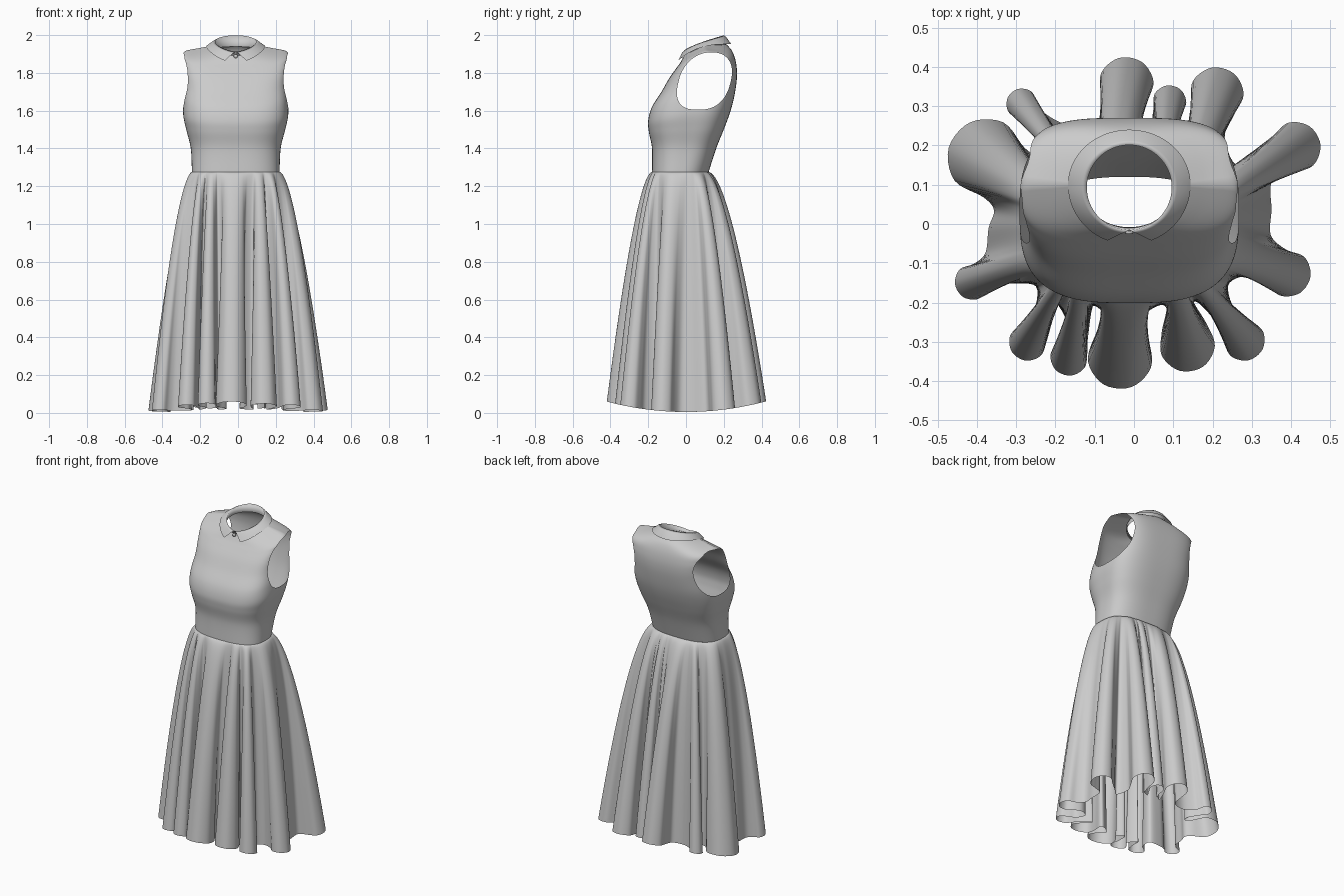
import bpy, bmesh
from math import sin, cos, pi, radians, atan2, copysign
from mathutils import Vector, Matrix

if "Cube" in bpy.data.objects:
    bpy.data.objects.remove(bpy.data.objects["Cube"])

CX = -0.012  # the garment sits slightly off centre


def catmull(p, t):
    """Catmull-Rom point between p[1] and p[2]."""
    a, b, c, d = p
    return 0.5 * (2 * b + (c - a) * t + (2 * a - 5 * b + 4 * c - d) * t * t
                  + (3 * b - a - 3 * c + d) * t ** 3)


def grid_object(name, rows, closed):
    """Skin a list of equal-length rows of points into a smooth sheet."""
    bm = bmesh.new()
    vs = [[bm.verts.new(p) for p in row] for row in rows]
    n = len(rows[0])
    for r0, r1 in zip(vs, vs[1:]):
        for i in range(n if closed else n - 1):
            k = (i + 1) % n
            bm.faces.new((r0[i], r0[k], r1[k], r1[i]))
    return finish(name, bm)


def finish(name, bm):
    for f in bm.faces:
        f.smooth = True
    me = bpy.data.meshes.new(name)
    bm.to_mesh(me)
    bm.free()
    ob = bpy.data.objects.new(name, me)
    bpy.context.collection.objects.link(ob)
    return ob


# --- Bodice rings: half width, side z, mid y, front y, front z, back y, back z, squareness
RINGS = [
    (.232, 1.275, -.03, -.18, 1.275, .12, 1.275, .75),
    (.238, 1.40, 0, -.18, 1.40, .16, 1.40, .72),
    (.262, 1.50, .02, -.197, 1.49, .20, 1.50, .68),
    (.278, 1.58, .03, -.20, 1.55, .23, 1.58, .66),
    (.277, 1.66, .05, -.18, 1.62, .25, 1.65, .62),
    (.270, 1.75, .07, -.13, 1.70, .265, 1.73, .60),
    (.272, 1.83, .08, -.09, 1.77, .27, 1.79, .58),
    (.276, 1.885, .09, -.055, 1.82, .267, 1.84, .58),
    (.268, 1.915, .10, -.033, 1.85, .257, 1.885, .62),
    (.190, 1.932, .10, -.018, 1.875, .24, 1.922, .75),
    (.125, 1.945, .10, -.008, 1.895, .215, 1.95, 1),
]


def ring_point(ring, th):
    a, zs, ym, yf, zf, yb, zb, e = ring
    c, s = cos(th), sin(th)
    g = abs(s) ** e
    x = CX + a * copysign(abs(c) ** e, c)
    y, z = (yb, zb) if s > 0 else (yf, zf)
    return Vector((x, ym + (y - ym) * g, zs + (z - zs) * g))


def ring_at(u):
    i = min(int(u), len(RINGS) - 2)
    pts = [RINGS[max(0, min(len(RINGS) - 1, i + k))] for k in (-1, 0, 1, 2)]
    return [catmull(q, u - i) for q in zip(*pts)]


STEPS, SEG = 70, 160
rows = []
for j in range(STEPS + 1):
    ring = ring_at(j / STEPS * (len(RINGS) - 1))
    rows.append([ring_point(ring, 2 * pi * i / SEG) for i in range(SEG)])
bodice = grid_object("bodice", rows, True)


# --- Armholes: cut the bodice along a slanted oval seen from the side
def armhole(co):
    if abs(co.x - CX) < .15:
        return 1
    y = (co.y - .1 - .24 * (co.z - 1.76)) / .138
    z = (co.z - 1.757) / .152
    p = 2.2 if z > 0 else 2.6
    return abs(y) ** p + abs(z) ** p - 1


bm = bmesh.new()
bm.from_mesh(bodice.data)
val = {v: armhole(v.co) for v in bm.verts}
inside = [v for v in bm.verts if val[v] < 0]
cut = []
for e in list(bm.edges):
    a, b = e.verts
    if (val[a] < 0) != (val[b] < 0):
        cut.append(bmesh.utils.edge_split(e, a, val[a] / (val[a] - val[b]))[1])
bmesh.ops.connect_verts(bm, verts=cut)
bmesh.ops.delete(bm, geom=inside, context='VERTS')
for f in bm.faces:
    f.smooth = True
bm.to_mesh(bodice.data)
bm.free()

# --- Skirt folds at the hem: bulb x, y, radius, direction, neck width; then the valley after it
LOBES = [
    (-.035, -.337, .083, -95, .42), (.135, -.305, .071, -80, .5),
    (.28, -.295, .053, -52, .55), (.39, -.125, .06, -32, 1.0),
    (.41, .195, .065, 30, .7), (.21, .33, .069, 75, .7),
    (.09, .31, .043, 75, .7), (-.02, .355, .07, 80, .75),
    (-.285, .305, .04, 130, .75), (-.375, .168, .1, 140, .9),
    (-.41, -.147, .046, 212, 1.0), (-.27, -.3, .048, 238, .55),
    (-.165, -.338, .048, 250, .55),
]
VALLEYS = [(.06, -.2), (.165, -.2), (.24, -.155), (.35, .035), (.26, .15),
           (.147, .26), (.045, .265), (-.16, .25), (-.24, .205),
           (-.37, -.01), (-.25, -.155), (-.2, -.2), (-.1, -.2)]


def waist_angle(p):
    return atan2((p[1] + .03) / .15, (p[0] - CX) / .232)


ctrl, angles = [], []
for i, (x, y, r, d, neck) in enumerate(LOBES):
    out = Vector((cos(radians(d)), sin(radians(d))))
    side = Vector((-out.y, out.x))
    c = Vector((x, y))
    root = c - out * min(1.45 * r, .1)
    ctrl.append(Vector(VALLEYS[i - 1]))
    ctrl.append(root - side * neck * r)
    for a in (-125, -75, -25, 25, 75, 125):
        ctrl.append(c + r * (out * cos(radians(a)) + side * sin(radians(a))))
    ctrl.append(root + side * neck * r)
    a0 = waist_angle(VALLEYS[i - 1])
    da = (waist_angle(VALLEYS[i]) - a0) % (2 * pi)
    angles += [(a0, da, k / 9) for k in range(9)]

SUB, n = 5, len(ctrl)
hem, waist = [], []
for i in range(n):
    a0, da, k = angles[i]
    for s in range(SUB):
        p = catmull([ctrl[(i + q) % n] for q in (-1, 0, 1, 2)], s / SUB)
        hem.append(Vector((p.x, p.y, .005 + .055 * (p.y / .42) ** 2)))
        waist.append(ring_point(RINGS[0], a0 + da * (k + s / SUB / 9)))

# the folds soften towards the waist: blend with an averaged hem
m = len(hem)
soft = [sum((hem[(i + q) % m] for q in range(-22, 23)), Vector()) / 45 for i in range(m)]
rows = []
for j in range(45):
    t = (j / 44) ** 1.9
    f = t ** .55
    row = []
    for w, h, s in zip(waist, hem, soft):
        g = h.lerp(s * 1.08, .55 * (1 - f))
        row.append(Vector((w.x + (g.x - w.x) * f, w.y + (g.y - w.y) * f,
                           w.z + (h.z - w.z) * t)))
    rows.append(row)
grid_object("skirt", rows, True)

# --- Collar: inner stand, fold line and turned-down pointed fall
N = 96
stand, fold, roll, fall = [], [], [], []
for i in range(N + 1):
    u = i / N
    th = radians(-90 + 360 * u)
    h = (sin(th) + 1) / 2
    zf = 1.912 + .087 * h ** .7
    stand.append(Vector((CX + .121 * cos(th), .102 + .111 * sin(th), zf - .03 - .03 * h)))
    fold.append(Vector((CX + .108 * cos(th), .093 + .108 * sin(th), zf)))
    to = radians(-69 + 318 * u)
    ho = (sin(to) + 1) / 2
    b = .14 if sin(to) > 0 else .152
    fall.append(Vector((CX + .156 * cos(to), .1 + b * sin(to),
                        1.952 - .097 * (1 - ho) ** 3)))
    roll.append(fold[-1].lerp(fall[-1], .3) + Vector((0, 0, .005)))
grid_object("collar", [stand, fold, roll, fall], False)

# --- Small button closing the collar
bm = bmesh.new()
bmesh.ops.create_cone(bm, cap_ends=True, segments=20, radius1=.011, radius2=.009, depth=.008,
                      matrix=Matrix.Translation((CX, -.022, 1.888)) @ Matrix.Rotation(pi / 2, 4, 'X'))
finish("collar_button", bm)
